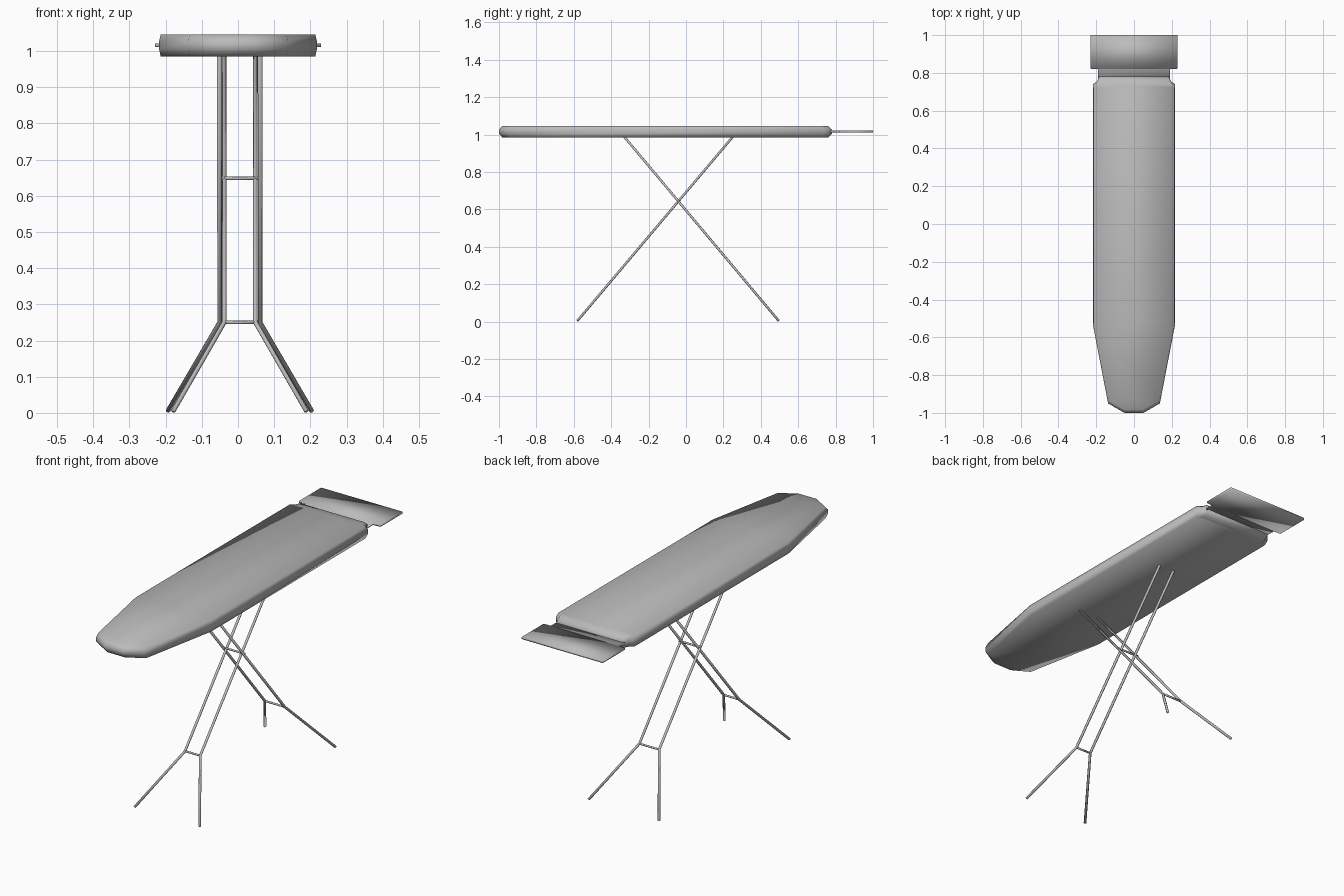
import bpy
import bmesh
from mathutils import Vector

cube = bpy.data.objects.get("Cube")
if cube:
    bpy.data.objects.remove(cube)

grey = bpy.data.materials.new("plain grey")
grey.use_nodes = True
COLOUR = (0.5, 0.5, 0.5, 1)
grey.diffuse_color = COLOUR
grey.node_tree.nodes["Principled BSDF"].inputs["Base Color"].default_value = COLOUR


def make(name, bm):
    bmesh.ops.recalc_face_normals(bm, faces=bm.faces)
    for f in bm.faces:
        f.smooth = True
    mesh = bpy.data.meshes.new(name)
    bm.to_mesh(mesh)
    bm.free()
    mesh.materials.append(grey)
    obj = bpy.data.objects.new(name, mesh)
    bpy.context.collection.objects.link(obj)
    return obj


def slab(name, half, rings):
    """Mirrored outline (half widths along y) stacked as scaled rings (z, scale)."""
    bm = bmesh.new()
    mid_y = (half[0][1] + half[-1][1]) / 2
    n = len(half)
    outline = half + [(-x, y) for x, y in reversed(half)]
    loops = [[bm.verts.new((x * s, mid_y + (y - mid_y) * s, z)) for x, y in outline]
             for z, s in rings]
    count = len(outline)
    for a, b in zip(loops, loops[1:]):
        for i in range(count):
            j = (i + 1) % count
            bm.faces.new((a[i], a[j], b[j], b[i]))
    # cross strips close the bottom and the top
    for loop in (loops[0], loops[-1]):
        for i in range(n - 1):
            bm.faces.new((loop[i], loop[i + 1], loop[-2 - i], loop[-1 - i]))
    return make(name, bm)


def tube(bm, points, radius=0.0065, sides=8):
    """Capped tube through points, mitred at bends."""
    from math import cos, sin, tau
    pts = [Vector(p) for p in points]
    dirs = [(b - a).normalized() for a, b in zip(pts, pts[1:])]
    side = dirs[0].orthogonal().normalized()
    rings = []
    for i, p in enumerate(pts):
        d = (dirs[max(i - 1, 0)] + dirs[min(i, len(dirs) - 1)]).normalized()
        side = (side - d * side.dot(d)).normalized()
        up = d.cross(side)
        rings.append([bm.verts.new(p + radius * (side * cos(tau * k / sides) + up * sin(tau * k / sides)))
                      for k in range(sides)])
    for a, b in zip(rings, rings[1:]):
        for k in range(sides):
            m = (k + 1) % sides
            bm.faces.new((a[k], a[m], b[m], b[k]))
    bm.faces.new(rings[0])
    bm.faces.new(rings[-1])


# Padded board with tapered nose
slab("board",
     [(0.05, -1.0), (0.137, -0.95), (0.218, -0.53), (0.218, 0.74), (0.197, 0.755), (0.185, 0.78)],
     [(0.985, 0.98), (1.005, 1.0), (1.027, 1.0), (1.045, 0.98)])

# Thin iron rest with a narrow neck
slab("iron_rest",
     [(0.19, 0.74), (0.19, 0.82), (0.23, 0.822), (0.23, 1.0)],
     [(1.011, 1.0), (1.021, 1.0)])

# Crossed leg frames, one nested inside the other
CENTRE, KNEE, PIVOT = 0.005, 0.25, 0.648


def leg_frame(name, top_y, foot_y, half, foot_half):
    bm = bmesh.new()
    top_z, foot_z = 1.0, 0.005

    def at(x, z):
        t = (top_z - z) / (top_z - foot_z)
        return (CENTRE + x, top_y + (foot_y - top_y) * t, z)

    for s in (-1, 1):
        tube(bm, [at(s * half, top_z), at(s * half, KNEE), at(s * foot_half, foot_z)])
    tube(bm, [at(-half, KNEE), at(half, KNEE)], 0.005)
    make(name, bm)


leg_frame("front_foot_legs", 0.26, -0.58, 0.043, 0.184)
leg_frame("back_foot_legs", -0.34, 0.495, 0.056, 0.199)

# Pivot rod where the frames cross
bm = bmesh.new()
tube(bm, [(CENTRE - 0.062, -0.04, PIVOT), (CENTRE + 0.062, -0.04, PIVOT)], 0.005)
make("pivot_rod", bm)
